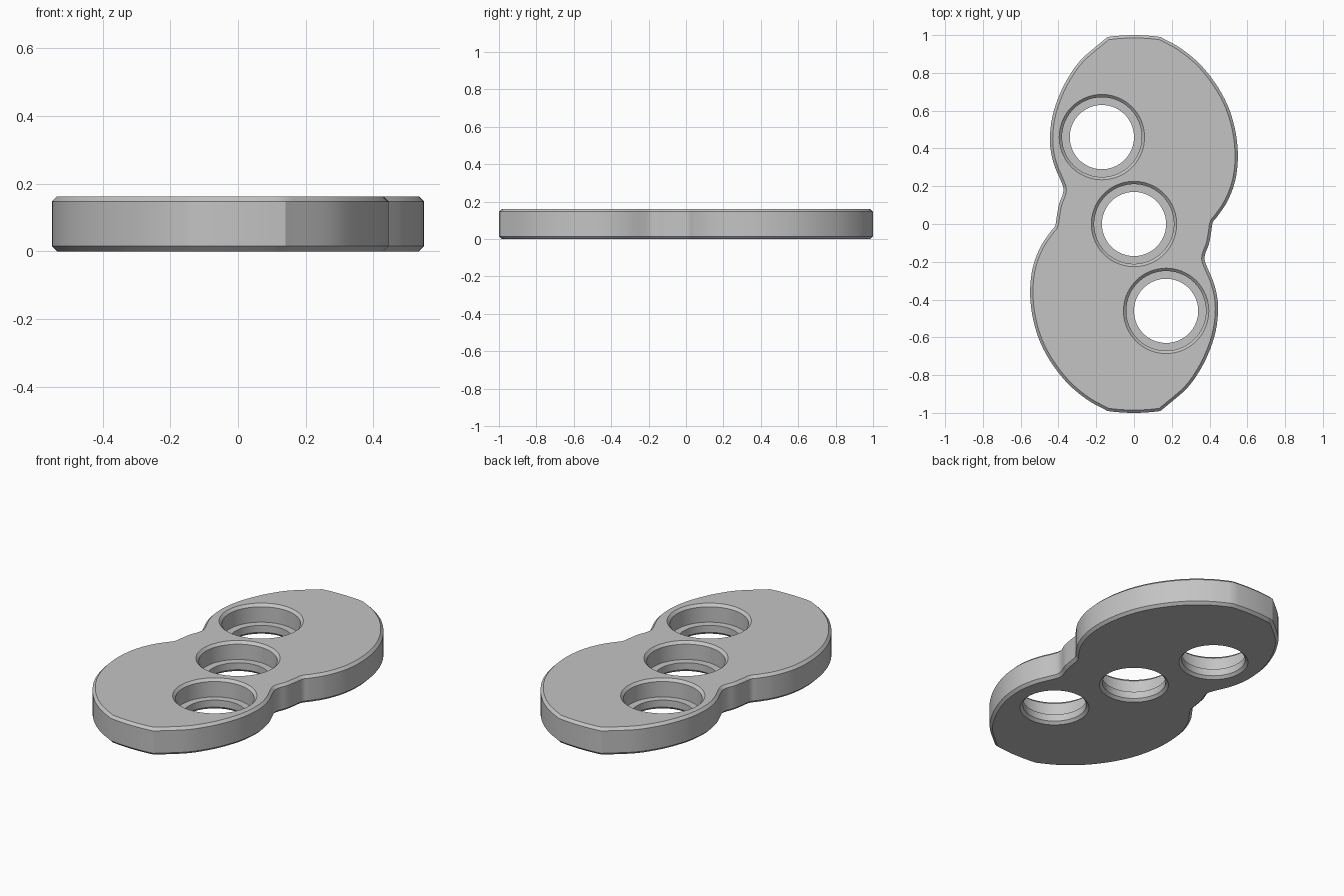
import bpy, bmesh, math
from mathutils import Vector

if "Cube" in bpy.data.objects:
    bpy.data.objects.remove(bpy.data.objects["Cube"])

HEIGHT, CHAMFER = 0.162, 0.015
HOLES = [(-0.17, 0.46), (0, 0), (0.17, -0.46)]
# Stepped hole section (radius, z) from bottom to top
HOLE_PROFILE = [(0.185, 0), (0.17, 0.015), (0.17, 0.056), (0.211, 0.056),
                (0.211, HEIGHT - CHAMFER), (0.226, HEIGHT)]
# Right edge of the plate, from the back end to the front end
EDGE = [(0.14, 0.99), (0.245, 0.932), (0.348, 0.847), (0.436, 0.737), (0.50, 0.618),
        (0.537, 0.49), (0.55, 0.36), (0.537, 0.235), (0.497, 0.125), (0.445, 0.045),
        (0.418, 0.01), (0.409, -0.04), (0.397, -0.105), (0.378, -0.155),
        (0.374, -0.19), (0.388, -0.23), (0.425, -0.32), (0.445, -0.43),
        (0.434, -0.56), (0.396, -0.68), (0.344, -0.782), (0.274, -0.876), (0.14, -0.99)]


def smooth_path(points, steps=5):
    """Catmull-Rom curve through the points"""
    p = [Vector(q) for q in points]
    p = [2 * p[0] - p[1]] + p + [2 * p[-1] - p[-2]]
    out = []
    for a, b, c, d in zip(p, p[1:], p[2:], p[3:]):
        for i in range(steps):
            t = i / steps
            out.append(0.5 * (2 * b + (c - a) * t + (2 * a - 5 * b + 4 * c - d) * t ** 2
                              + (3 * b - a - 3 * c + d) * t ** 3))
    return out + [p[-2]]


def inset(loop, dist):
    """Mitred inward offset of a clockwise loop"""
    out = []
    for i, p in enumerate(loop):
        u = (p - loop[i - 1]).normalized()
        v = (loop[(i + 1) % len(loop)] - p).normalized()
        n = Vector((u.y + v.y, -u.x - v.x)) / (1 + u.dot(v))
        out.append(p + n * dist)
    return out


def add_walls(bm, rings):
    """Skin a stack of closed rings, return the bottom and top edge loops"""
    rows = [[bm.verts.new(co) for co in ring] for ring in rings]
    n = len(rows[0])
    for low, high in zip(rows, rows[1:]):
        for i in range(n):
            j = (i + 1) % n
            bm.faces.new((low[i], low[j], high[j], high[i]))
    return [[bm.edges.get((r[i], r[(i + 1) % n])) for i in range(n)]
            for r in (rows[0], rows[-1])]


# Outline: right edge, front arc, then both turned half a revolution
half = smooth_path(EDGE)
a0 = math.asin(0.14)
half += [Vector((math.sin(a), -math.cos(a))) for a in (a0 * (1 - k / 4) for k in range(1, 8))]
outline = half + [-p for p in half]
inner = inset(outline, CHAMFER)

bm = bmesh.new()
bottom, top = add_walls(bm, [
    [(p.x, p.y, z) for p in ring]
    for ring, z in ((inner, 0), (outline, CHAMFER),
                    (outline, HEIGHT - CHAMFER), (inner, HEIGHT))])

# Three stepped holes
SEG = 72
for cx, cy in HOLES:
    low, high = add_walls(bm, [
        [(cx + r * math.cos(math.tau * i / SEG), cy + r * math.sin(math.tau * i / SEG), z)
         for i in range(SEG)] for r, z in HOLE_PROFILE])
    bottom += low
    top += high

# Flat top and bottom around the holes
for edges, z in ((bottom, -1), (top, 1)):
    bmesh.ops.triangle_fill(bm, edges=edges, use_beauty=True, normal=(0, 0, z))
bmesh.ops.recalc_face_normals(bm, faces=bm.faces)

mesh = bpy.data.meshes.new("plate")
bm.to_mesh(mesh)
bm.free()
plate = bpy.data.objects.new("plate", mesh)
bpy.context.collection.objects.link(plate)

grey = bpy.data.materials.new("grey")
grey.diffuse_color = (0.55, 0.55, 0.55, 1)
grey.use_nodes = True
grey.node_tree.nodes["Principled BSDF"].inputs["Base Color"].default_value = grey.diffuse_color
mesh.materials.append(grey)

bpy.context.view_layer.objects.active = plate
plate.select_set(True)
bpy.ops.object.shade_smooth_by_angle(angle=math.radians(25))
